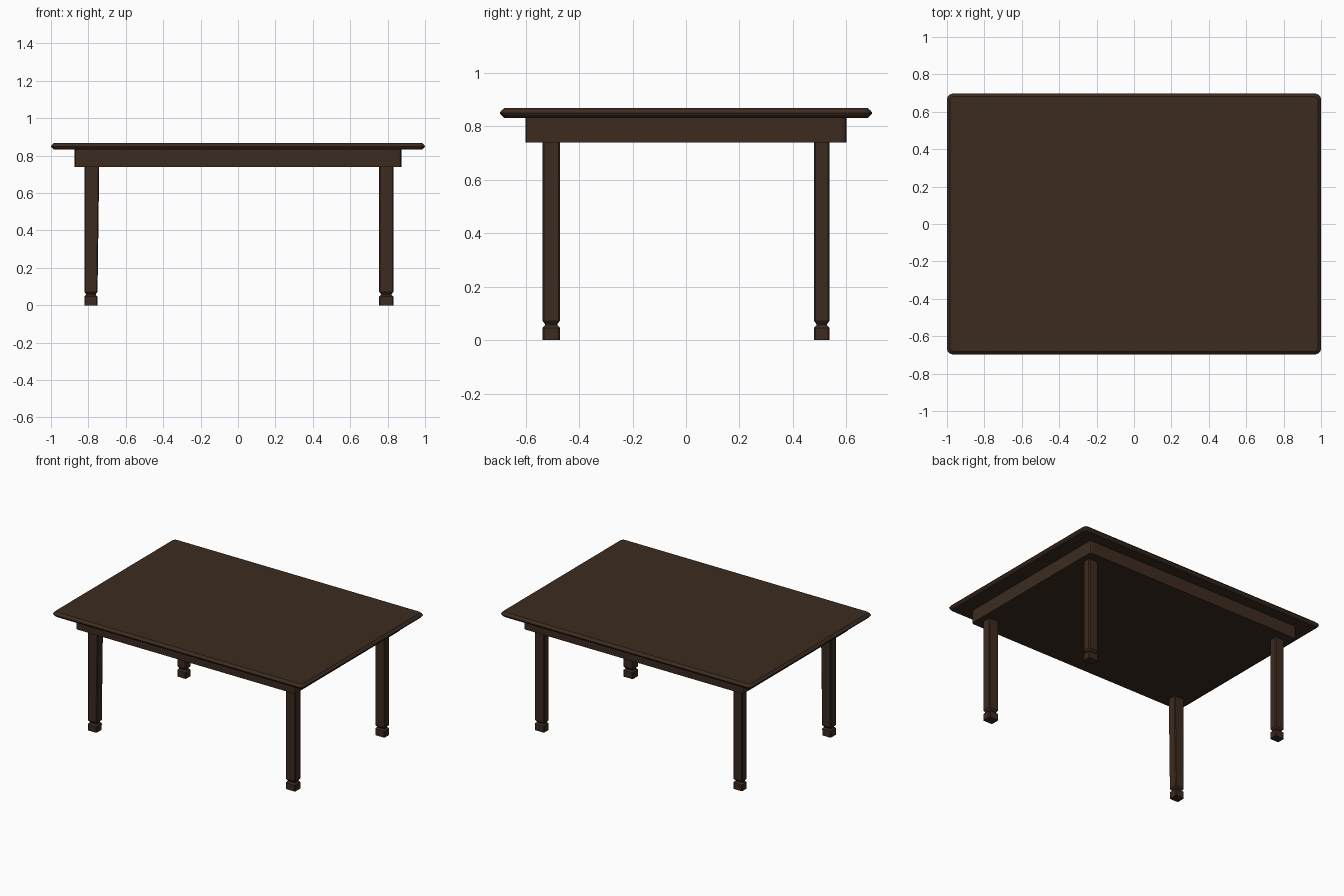
import bpy, bmesh
from math import sin, cos, pi

if "Cube" in bpy.data.objects:
    bpy.data.objects.remove(bpy.data.objects["Cube"])

wood = bpy.data.materials.new("dark_wood")
wood.diffuse_color = (0.045, 0.024, 0.014, 1)
wood.use_nodes = True
wood.node_tree.nodes["Principled BSDF"].inputs["Base Color"].default_value = wood.diffuse_color


def outline(x0, x1, y0, y1, r, seg):
    """Rectangle with corners cut by `seg` segments of radius r."""
    pts = []
    for cx, cy, a in ((x1 - r, y1 - r, 0), (x0 + r, y1 - r, pi / 2),
                      (x0 + r, y0 + r, pi), (x1 - r, y0 + r, 1.5 * pi)):
        for i in range(seg + 1):
            t = a + i / seg * pi / 2
            pts.append((cx + r * cos(t), cy + r * sin(t)))
    return pts


def loft(name, rings):
    """Stack (outline, z) rings into a closed solid."""
    bm = bmesh.new()
    loops = [[bm.verts.new((x, y, z)) for x, y in pts] for pts, z in rings]
    n = len(loops[0])
    for a, b in zip(loops, loops[1:]):
        for i in range(n):
            j = (i + 1) % n
            bm.faces.new((a[i], a[j], b[j], b[i]))
    bm.faces.new(loops[0][::-1])
    bm.faces.new(loops[-1])
    mesh = bpy.data.meshes.new(name)
    bm.to_mesh(mesh)
    bm.free()
    mesh.materials.append(wood)
    ob = bpy.data.objects.new(name, mesh)
    bpy.context.collection.objects.link(ob)
    return ob


# Table top with a pointed edge profile
edge = [(0.016, 0.832), (0.004, 0.843), (0, 0.85), (0.004, 0.857), (0.016, 0.868)]
loft("table_top", [(outline(-1 + d, 1 - d, -0.697 + d, 0.697 - d, 0.03 - d / 2, 3), z)
                   for d, z in edge])

# Apron block with clipped corners
apron = outline(-0.875, 0.875, -0.601, 0.601, 0.017, 2)
loft("apron", [(apron, 0.74), (apron, 0.832)])

# Legs: block foot, pinched neck, square post (inset, height)
profile = [(0, 0), (0, 0.046), (0.009, 0.056), (0.009, 0.06), (0, 0.072), (0, 0.742)]
legs = {
    "front_right_leg": (0.755, 0.831, -0.537, -0.472, 0),
    "front_left_leg": (-0.822, -0.752, -0.537, -0.472, 0.01),
    "back_right_leg": (0.755, 0.831, 0.479, 0.537, 0),
    "back_left_leg": (-0.822, -0.752, 0.479, 0.537, 0),
}
for name, (x0, x1, y0, y1, flare) in legs.items():
    loft(name, [(outline(x0 + d, x1 - d + flare * z / 0.74, y0 + d, y1 - d, 0.005, 1), z)
                for d, z in profile])
